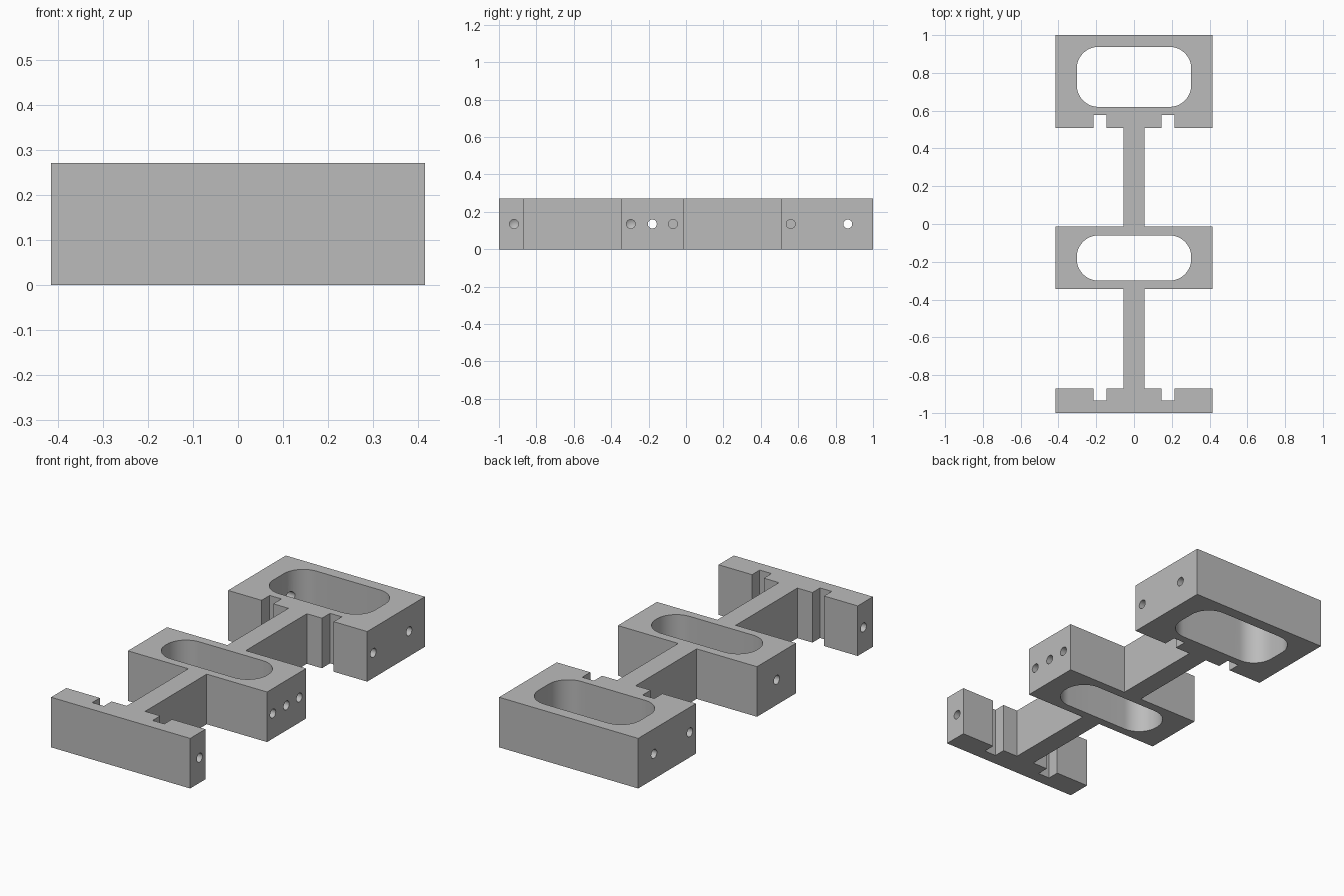
import bpy, bmesh, math
from mathutils import Matrix, Vector

if "Cube" in bpy.data.objects:
    bpy.data.objects.remove(bpy.data.objects["Cube"], do_unlink=True)

HEIGHT, HALF_W, STEM = 0.27, 0.415, 0.055
NOTCH_IN, NOTCH_OUT, HOLE_R = 0.145, 0.215, 0.024

grey = bpy.data.materials.new("machined_grey")
grey.use_nodes = True
colour = (0.5, 0.5, 0.5, 1)
grey.diffuse_color = colour
grey.node_tree.nodes["Principled BSDF"].inputs["Base Color"].default_value = colour


def make_object(name, bm):
    bmesh.ops.recalc_face_normals(bm, faces=bm.faces)
    mesh = bpy.data.meshes.new(name)
    bm.to_mesh(mesh)
    bm.free()
    mesh.materials.append(grey)
    ob = bpy.data.objects.new(name, mesh)
    bpy.context.collection.objects.link(ob)
    return ob


def prism(name, outline, z0, z1):
    bm = bmesh.new()
    face = bm.faces.new([bm.verts.new((x, y, z0)) for x, y in outline])
    new = bmesh.ops.extrude_face_region(bm, geom=[face])["geom"]
    verts = [v for v in new if isinstance(v, bmesh.types.BMVert)]
    bmesh.ops.translate(bm, verts=verts, vec=(0, 0, z1 - z0))
    return make_object(name, bm)


def rounded_rect(half_w, y0, y1, r, steps=12):
    pts = []
    corners = [(half_w - r, y1 - r), (r - half_w, y1 - r),
               (r - half_w, y0 + r), (half_w - r, y0 + r)]
    for i, (cx, cy) in enumerate(corners):
        for k in range(steps + 1):
            a = math.pi / 2 * (i + k / steps)
            pts.append((cx + r * math.cos(a), cy + r * math.sin(a)))
    return pts


def drill(name, side, y, depth, tip=0.0):
    """Round cutter entering from one side, with an optional conical tip."""
    bm = bmesh.new()
    length = depth + 0.05
    bmesh.ops.create_cone(bm, cap_ends=True, segments=24, radius1=HOLE_R,
                          radius2=HOLE_R, depth=length)
    if tip:
        end = max(bm.faces, key=lambda f: f.calc_center_median().z)
        centre = bmesh.ops.poke(bm, faces=[end])["verts"][0]
        centre.co.z += tip
    bm.transform(Matrix.Rotation(-side * math.pi / 2, 4, 'Y'))
    x = side * (HALF_W + 0.05 - length / 2)
    bm.transform(Matrix.Translation(Vector((x, y, HEIGHT / 2))))
    return make_object(name, bm)


def cut(target, cutter):
    mod = target.modifiers.new("cut", 'BOOLEAN')
    mod.operation, mod.solver, mod.object = 'DIFFERENCE', 'EXACT', cutter
    bpy.context.view_layer.objects.active = target
    bpy.ops.object.modifier_apply(modifier=mod.name)
    bpy.data.objects.remove(cutter, do_unlink=True)


def notch(y_edge, y_floor):
    return [(NOTCH_OUT, y_edge), (NOTCH_OUT, y_floor),
            (NOTCH_IN, y_floor), (NOTCH_IN, y_edge)]


# Body: half outline from front bar to rear block, mirrored across x
half = [(HALF_W, -1), (HALF_W, -0.87)] + notch(-0.87, -0.935)
half += [(STEM, -0.87), (STEM, -0.345), (HALF_W, -0.345),
         (HALF_W, -0.012), (STEM, -0.012), (STEM, 0.508)]
half += notch(0.508, 0.577)[::-1] + [(HALF_W, 0.508), (HALF_W, 1)]
outline = half + [(-x, y) for x, y in reversed(half)]
body = prism("body", outline, 0, HEIGHT)

# Rounded pockets through the middle and rear blocks
for y0, y1 in ((-0.3, -0.06), (0.62, 0.938)):
    cut(body, prism("pocket_cutter", rounded_rect(0.303, y0, y1, 0.115),
                    -0.1, HEIGHT + 0.1))

# Side holes: y, depth, conical tip
holes = [(-0.92, 0.12, 0.014), (-0.295, 0.12, 0.014), (-0.18, 0.2, 0),
         (-0.07, 0.12, 0), (0.56, 0.15, 0), (0.865, 0.2, 0)]
for side in (-1, 1):
    for y, depth, tip in holes:
        cut(body, drill("hole_cutter", side, y, depth, tip))

# Smooth the curved walls, keep the machined edges sharp
bpy.ops.object.select_all(action='DESELECT')
body.select_set(True)
bpy.context.view_layer.objects.active = body
bpy.ops.object.shade_smooth_by_angle(angle=math.radians(30))
